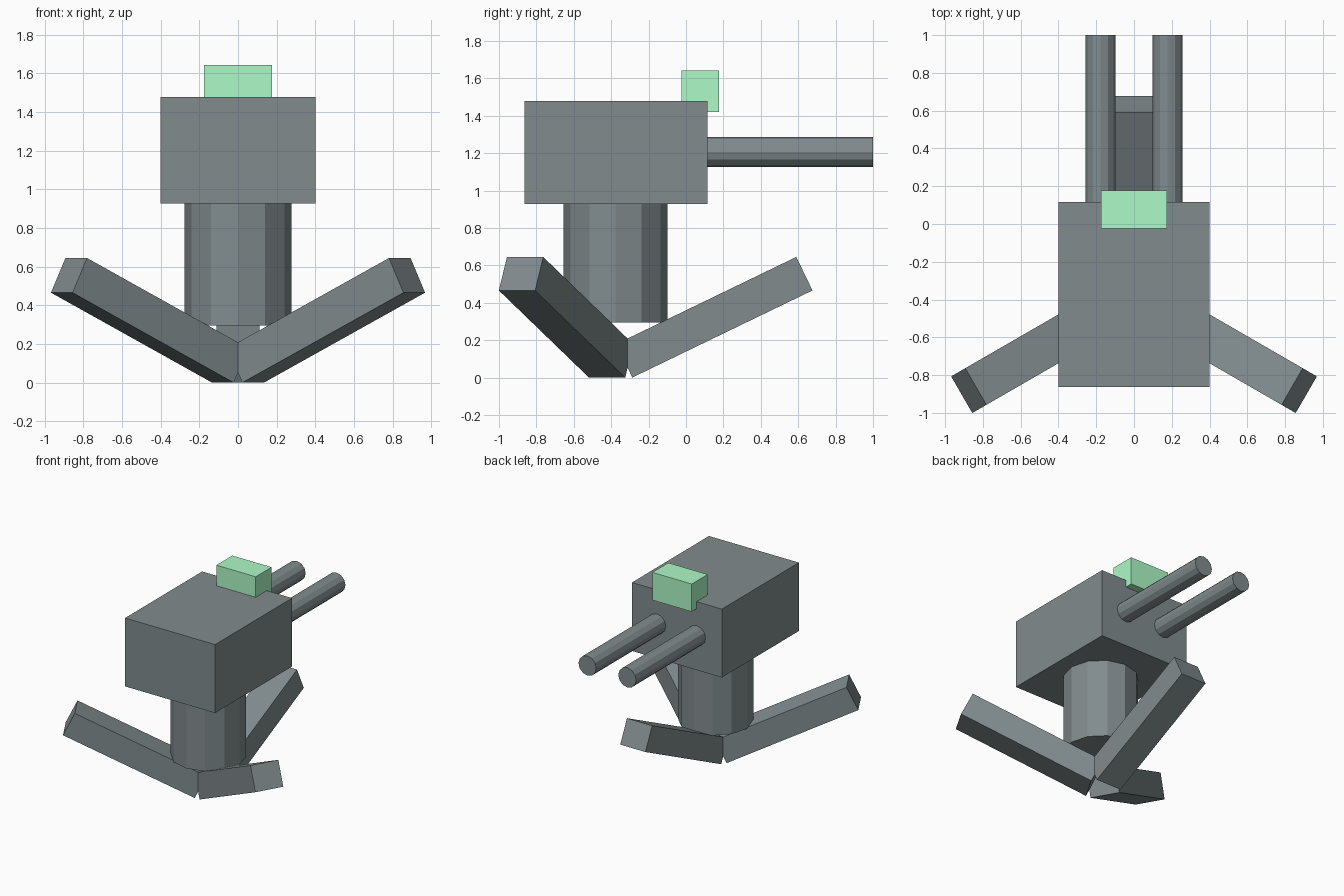
import bpy
from math import pi, radians
from mathutils import Matrix, Vector

if "Cube" in bpy.data.objects:
    bpy.data.objects.remove(bpy.data.objects["Cube"])

AXIS_Y = -0.377  # centre line of the pedestal


def material(name, color):
    mat = bpy.data.materials.new(name)
    mat.diffuse_color = (*color, 1)
    mat.use_nodes = True
    mat.node_tree.nodes["Principled BSDF"].inputs["Base Color"].default_value = mat.diffuse_color
    return mat


STEEL = material("steel_grey", (0.22, 0.26, 0.27))
GREEN = material("sight_green", (0.42, 0.95, 0.57))


def box(name, lo, hi, mat=STEEL):
    lo, hi = Vector(lo), Vector(hi)
    bpy.ops.mesh.primitive_cube_add(size=1)
    ob = bpy.context.object
    ob.name = name
    ob.data.transform(Matrix.Translation((lo + hi) / 2) @ Matrix.Diagonal((*(hi - lo), 1)))
    ob.data.materials.append(mat)
    return ob


def cylinder(name, radius, depth, location, rotation=(0, 0, 0)):
    bpy.ops.mesh.primitive_cylinder_add(vertices=12, radius=radius, depth=depth,
                                        location=location, rotation=rotation)
    ob = bpy.context.object
    ob.name = name
    ob.data.materials.append(STEEL)


# Turret housing and pedestal
box("housing", (-0.4, -0.863, 0.928), (0.4, 0.116, 1.478))
cylinder("pedestal", 0.277, 0.64, (0, AXIS_Y, 0.615))

# Twin barrels
for side, x in (("left", -0.177), ("right", 0.177)):
    cylinder("barrel_" + side, 0.079, 0.92, (x, 0.54, 1.206), (pi / 2, 0, 0))

# Three upswept legs, each a tilted beam starting near the pedestal axis
tilt = radians(25.8)
for i, angle in enumerate((90, 210, 330)):
    leg = box(f"leg_{i + 1}", (0, -0.112, 0), (1.07, 0.112, 0.199))
    leg.data.transform(Matrix.Translation((0.09, 0, 0)) @ Matrix.Rotation(-tilt, 4, 'Y'))
    leg.rotation_euler.z = radians(angle)
    leg.location.y = AXIS_Y

# Green sight on the top front edge of the housing
box("sight", (-0.175, -0.025, 1.42), (0.175, 0.177, 1.643), GREEN)
